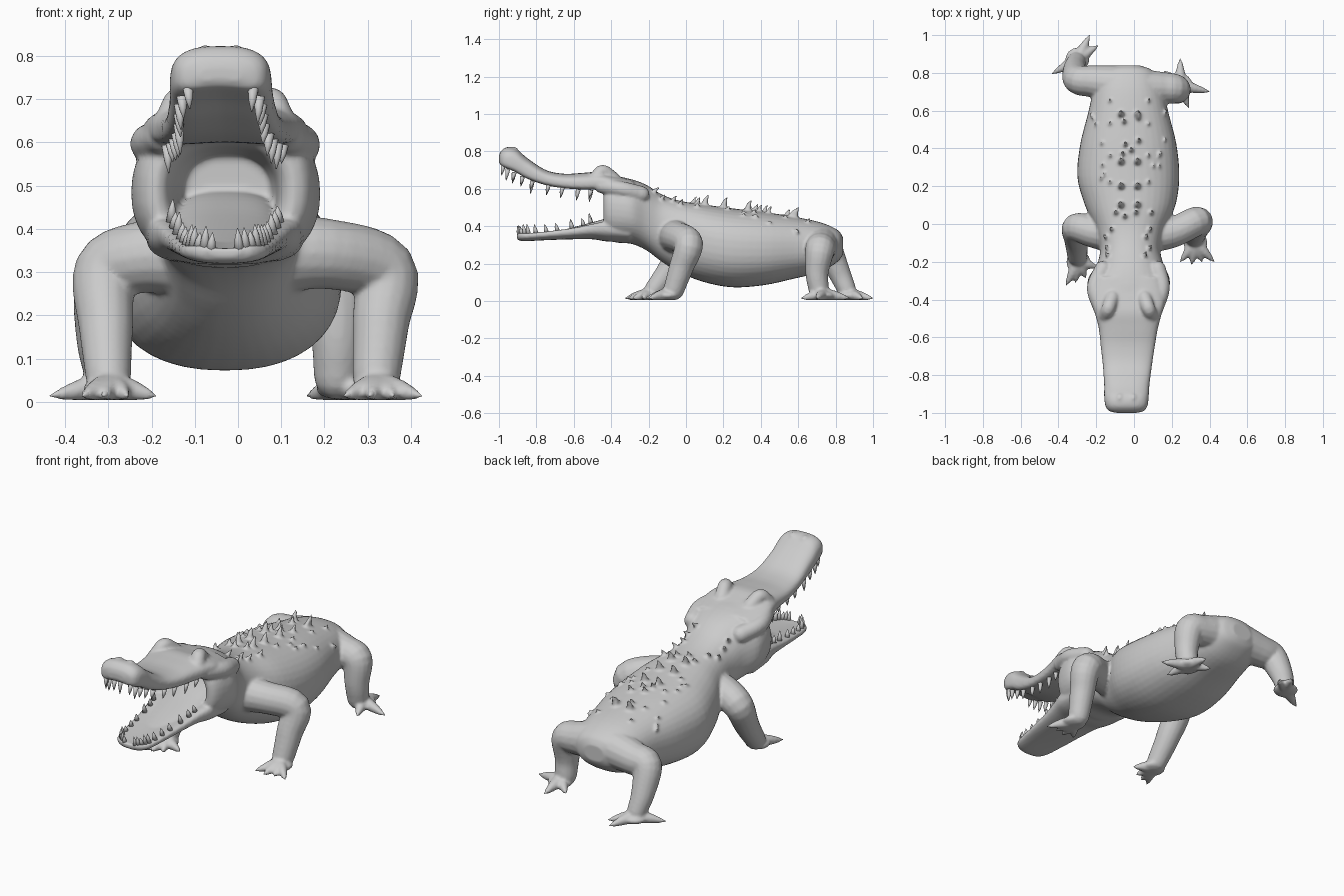
import bpy, bmesh, random
from math import sin, cos, pi, copysign
from mathutils import Vector, Matrix
from mathutils.bvhtree import BVHTree

if "Cube" in bpy.data.objects:
    bpy.data.objects.remove(bpy.data.objects["Cube"])

random.seed(4)


def smooth_path(rows, steps):
    """Catmull-Rom samples through rows of numbers."""
    pts = [Vector(r) for r in rows]
    pts = [2 * pts[0] - pts[1]] + pts + [2 * pts[-1] - pts[-2]]
    out = []
    for a, b, c, d in zip(pts, pts[1:], pts[2:], pts[3:]):
        for s in range(steps):
            t = s / steps
            out.append(0.5 * (2 * b + (c - a) * t + (2 * a - 5 * b + 4 * c - d) * t * t
                              + (3 * b - a - 3 * c + d) * t ** 3))
    return out + [pts[-2]]


def bridge(bm, rings):
    """Closed skin over a list of point rings."""
    rings = [[bm.verts.new(p) for p in ring] for ring in rings]
    n = len(rings[0])
    faces = [bm.faces.new(rings[0]), bm.faces.new(rings[-1][::-1])]
    for a, b in zip(rings, rings[1:]):
        for i in range(n):
            j = (i + 1) % n
            faces.append(bm.faces.new((a[j], a[i], b[i], b[j])))
    bmesh.ops.recalc_face_normals(bm, faces=faces)


def loft(bm, rows, power=2.0, dip_top=0.0, dip_bottom=0.0, n=40):
    """Skin of cross-sections; each row is y, centre x, half width, top z, bottom z."""
    rings = []
    for y, cx, w, zt, zb in smooth_path(rows, 4):
        ring = []
        for i in range(n):
            c, s = cos(2 * pi * i / n), sin(2 * pi * i / n)
            u = copysign(abs(c) ** (2 / power), c)
            v = copysign(abs(s) ** (2 / power), s)
            h = (zt - zb) / 2
            hollow = 2 * h * (1 - u * u) * (dip_top if s > 0 else -dip_bottom)
            ring.append((cx + w * u, y, (zt + zb) / 2 + h * v - hollow))
        rings.append(ring)
    bridge(bm, rings)


def limb(bm, rows, steps=5, n=16):
    """Round tube with domed ends; each row is x, y, z, radius."""
    path = [(Vector(p[:3]), p[3]) for p in smooth_path(rows, steps)]
    (p0, r0), (p1, r1) = path[0], path[-1]
    d0, d1 = (p0 - path[1][0]).normalized(), (p1 - path[-2][0]).normalized()
    dome = [(sin(a), cos(a)) for a in (.4, .8, 1.2, 1.5)]
    path = ([(p0 + d0 * r0 * s, r0 * c) for s, c in dome[::-1]] + path
            + [(p1 + d1 * r1 * s, r1 * c) for s, c in dome])
    rings, old, side = [], None, None
    for k, (p, r) in enumerate(path):
        d = (path[min(k + 1, len(path) - 1)][0] - path[max(k - 1, 0)][0]).normalized()
        side = d.orthogonal().normalized() if old is None else old.rotation_difference(d) @ side
        old, up = d, d.cross(side)
        rings.append([p + r * (side * cos(2 * pi * i / n) + up * sin(2 * pi * i / n))
                      for i in range(n)])
    bridge(bm, rings)


def ball(bm, centre, size):
    m = Matrix.Translation(centre) @ Matrix.Diagonal((*size, 1))
    bmesh.ops.create_uvsphere(bm, u_segments=16, v_segments=10, radius=1, matrix=m)


def cone(bm, base, tip, r, tip_r=0.001, n=10):
    base, d = Vector(base), Vector(tip) - Vector(base)
    q = d.to_track_quat('Z', 'Y')
    bridge(bm, [[base + d * t + q @ Vector((rad * cos(2 * pi * i / n), rad * sin(2 * pi * i / n), 0))
                 for i in range(n)] for t, rad in ((0, r), (.55, r * .65 + tip_r * .35), (1, tip_r))])


def finish(bm, name):
    me = bpy.data.meshes.new(name)
    bm.to_mesh(me)
    ob = bpy.data.objects.new(name, me)
    bpy.context.collection.objects.link(ob)
    me.polygons.foreach_set("use_smooth", [True] * len(me.polygons))
    return ob


skin = bmesh.new()

# Trunk, neck and cheeks, folding inward at the mouth to form the throat
trunk = [(.84, -.03, .06, .34, .25), (.81, -.03, .13, .38, .21), (.72, -.03, .18, .42, .155),
         (.58, -.03, .215, .45, .12), (.42, -.03, .255, .475, .085), (.25, -.03, .27, .495, .073),
         (.10, -.02, .24, .515, .10), (-.03, -.02, .185, .535, .15), (-.13, -.02, .16, .57, .21),
         (-.21, -.02, .175, .62, .27), (-.29, -.027, .216, .65, .305), (-.37, -.03, .212, .665, .312),
         (-.425, -.03, .19, .65, .33), (-.44, -.03, .155, .62, .355), (-.41, -.03, .128, .595, .375),
         (-.32, -.025, .112, .58, .38), (-.25, -.025, .10, .572, .40)]
loft(skin, trunk, power=2.3)

# Upper jaw, trough-shaped lower jaw, and tongue rising to the throat
upper = [(-.28, -.03, .16, .645, .575), (-.40, -.03, .19, .675, .575), (-.47, -.03, .178, .69, .572),
         (-.55, -.03, .157, .685, .572), (-.65, -.033, .143, .68, .582), (-.75, -.035, .13, .70, .598),
         (-.85, -.038, .12, .765, .625), (-.91, -.04, .118, .815, .655), (-.96, -.04, .112, .822, .68),
         (-.99, -.04, .092, .80, .705), (-1.0, -.04, .05, .775, .735)]
lower = [(-.30, -.03, .18, .43, .315), (-.42, -.03, .178, .465, .318), (-.50, -.03, .157, .445, .33),
         (-.60, -.03, .137, .415, .33), (-.75, -.03, .117, .39, .325), (-.85, -.03, .10, .38, .32),
         (-.89, -.03, .075, .378, .322), (-.905, -.03, .04, .37, .335)]
loft(skin, upper, power=2.7, dip_bottom=.25)
loft(skin, lower, power=2.5, dip_top=.4)
loft(skin, [(-.22, -.025, .11, .49, .38), (-.32, -.025, .115, .475, .37), (-.45, -.03, .115, .435, .36),
            (-.60, -.03, .085, .395, .35), (-.72, -.03, .05, .365, .34)], power=2.6)

# Brows, jaw hinges and nostrils
for s in (-1, 1):
    limb(skin, [(-.03 + s * .085, -.39, .65, .04), (-.03 + s * .105, -.445, .693, .036),
                (-.03 + s * .12, -.48, .655, .04)])
    limb(skin, [(-.03 + s * .145, -.45, .615, .04), (-.03 + s * .178, -.34, .597, .042),
                (-.02 + s * .145, -.24, .57, .045)])
    ball(skin, (-.04 + s * .035, -.925, .807), (.022, .028, .018))

# Legs: joint path with radii, foot centre, toe tips
legs = [
    ([(.05, -.06, .34, .10), (.2, -.045, .343, .082), (.335, .015, .303, .078),
      (.33, -.025, .18, .066), (.32, -.065, .06, .056)],
     (.325, -.10), [(.245, -.20), (.305, -.215), (.36, -.20), (.425, -.20)]),
    ([(-.1, -.06, .34, .10), (-.22, -.04, .335, .084), (-.305, -.02, .30, .076),
      (-.305, -.09, .17, .063), (-.30, -.17, .06, .053)],
     (-.295, -.20), [(-.36, -.325), (-.31, -.31), (-.255, -.285), (-.19, -.23)]),
    ([(.05, .72, .30, .10), (.15, .72, .285, .085), (.22, .715, .265, .078),
      (.23, .70, .15, .062), (.23, .71, .06, .055)],
     (.245, .735), [(.40, .70), (.29, .615), (.245, .875), (.16, .81)]),
    ([(-.1, .74, .30, .10), (-.22, .755, .285, .085), (-.30, .765, .27, .076),
      (-.315, .82, .15, .06), (-.305, .86, .06, .05)],
     (-.30, .87), [(-.235, 1.0), (-.19, .945), (-.435, .795), (-.38, .84)]),
]
claws = bmesh.new()
for path, (fx, fy), tips in legs:
    limb(skin, path)
    ball(skin, (fx, fy, .03), (.065, .065, .026))
    for tx, ty in tips:
        def along(t):
            return fx + (tx - fx) * t, fy + (ty - fy) * t
        limb(skin, [(*along(.15), .035, .032), (*along(.5), .027, .025), (*along(.82), .018, .014)], 3, 10)
        cone(claws, (*along(.68), .022), (*along(1), .014), .014)
finish(claws, "claws")

# Rows of hooked back scutes and scattered bumps, placed by ray casting, part of the hide
tree = BVHTree.FromBMesh(skin)


def scute(x, y, size, height):
    p, nrm, _, _ = tree.ray_cast(Vector((x, y, 2)), Vector((0, 0, -1)))
    up = nrm + Vector((0, .15, .3))
    limb(skin, [(*(p - nrm * size * .6), size), (*(p + up * height * .4), size * .6),
                (*(p + up * height * .8 + Vector((0, .008, 0))), .006)], 3, 10)


for s in (-1, 1):
    for y in (.58, .33, .20, .10):
        scute(-.025 + s * .043, y, .024, .05)
    for y in (.55, .43, .38, .05):
        scute(-.03 + s * random.uniform(.01, .06), y + s * .01, .018, .034)
    for y in (.65, .53, .36, .22):
        scute(-.025 + s * .1, y, .014, .016)
    for y in (.06, -.03, -.07, -.13, -.17):
        scute(-.02 + s * random.uniform(.07, .13), y, .018, .03)
    for k in range(7):
        scute(-.03 + s * random.uniform(.12, .2), random.uniform(.15, .66), .013, .012)

# Teeth along both jaw edges, pointing into the mouth
teeth = bmesh.new()


def tooth_row(rows, edge, way, count, low, high):
    samples = [r for r in smooth_path(rows, 12) if r[0] < -.52]
    for k in range(count):
        y, cx, w, zt, zb = samples[int(k * (len(samples) - 1) / (count - 1))]
        z = zt if edge == 'top' else zb
        for s in (-1, 1):
            size = random.uniform(low, high)
            base = Vector((cx + s * w * .82, y + .014, z - way * .022))
            cone(teeth, base, base + Vector((-s * .004, -.01, way * (size + .015))), .013)


tooth_row(upper[:-1], 'bottom', -1, 9, .025, .055)
tooth_row(lower, 'top', 1, 11, .02, .04)
finish(teeth, "teeth")

# Fuse all fleshy parts into one smooth hide
hide = finish(skin, "hide")
fuse = hide.modifiers.new("fuse", 'REMESH')
fuse.mode, fuse.voxel_size, fuse.use_smooth_shade = 'VOXEL', .008, True
soften = hide.modifiers.new("soften", 'SMOOTH')
soften.factor, soften.iterations = .5, 4
